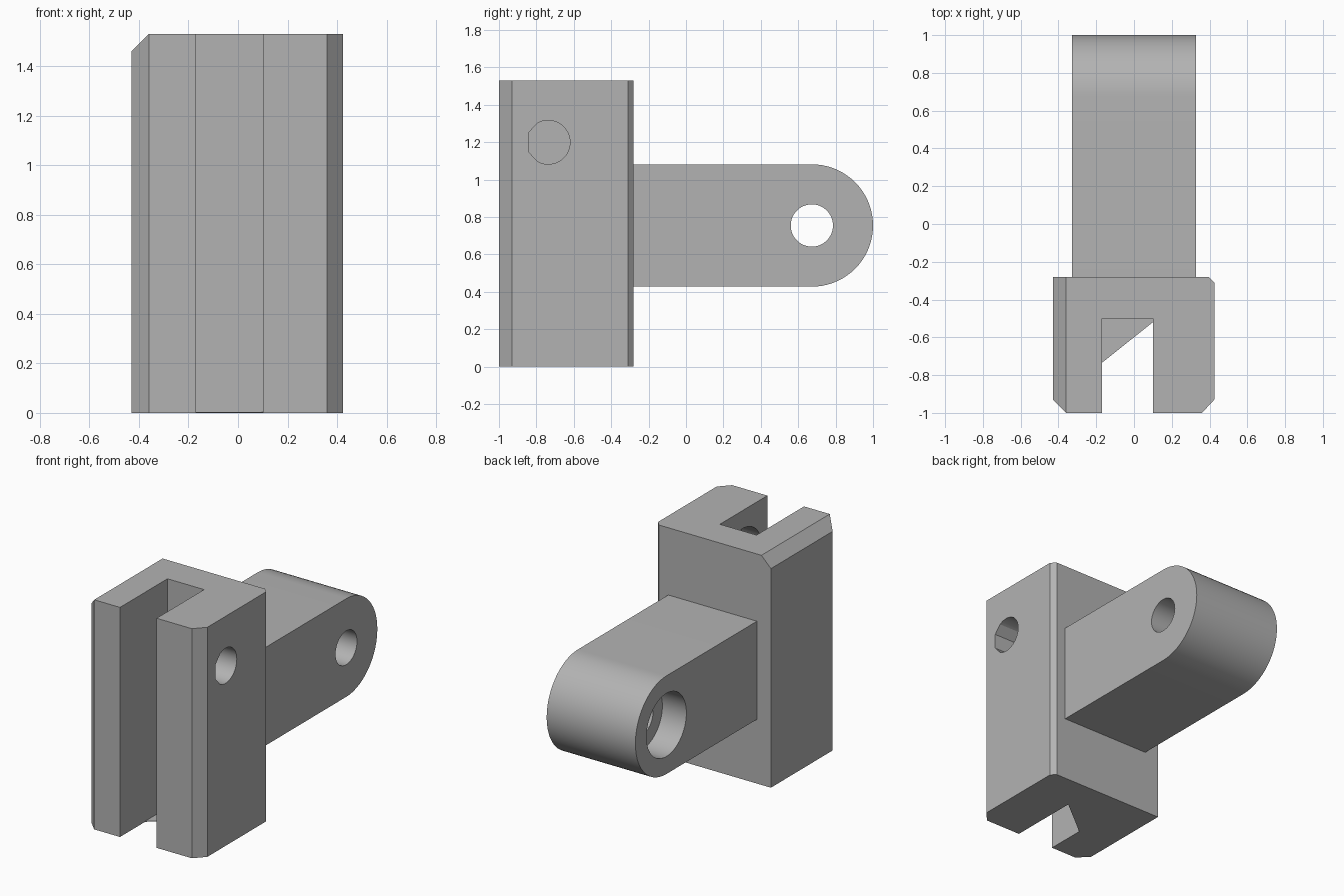
import bpy, bmesh
from math import cos, sin, radians

cube = bpy.data.objects.get("Cube")
if cube:
    bpy.data.objects.remove(cube, do_unlink=True)

grey = bpy.data.materials.new("plain grey")
grey.use_nodes = True
grey.diffuse_color = (0.45, 0.45, 0.45, 1)
grey.node_tree.nodes["Principled BSDF"].inputs["Base Color"].default_value = (0.45, 0.45, 0.45, 1)

# Where a profile point (a, b) at depth d lands for each extrusion axis
PLACE = {
    "x": lambda a, b, d: (d, a, b),
    "y": lambda a, b, d: (a, d, b),
    "z": lambda a, b, d: (a, b, d),
}


def prism(name, profile, axis, low, high):
    """Extrude a closed profile along an axis."""
    bm = bmesh.new()
    ends = [[bm.verts.new(PLACE[axis](a, b, d)) for a, b in profile] for d in (low, high)]
    bm.faces.new(ends[0])
    bm.faces.new(ends[1])
    count = len(profile)
    for i in range(count):
        j = (i + 1) % count
        bm.faces.new((ends[0][i], ends[0][j], ends[1][j], ends[1][i]))
    bmesh.ops.recalc_face_normals(bm, faces=bm.faces)
    mesh = bpy.data.meshes.new(name)
    bm.to_mesh(mesh)
    bm.free()
    mesh.materials.append(grey)
    obj = bpy.data.objects.new(name, mesh)
    bpy.context.collection.objects.link(obj)
    return obj


def arc(cy, cz, radius, angles):
    return [(cy + radius * cos(radians(t)), cz + radius * sin(radians(t))) for t in angles]


def activate(obj):
    bpy.ops.object.select_all(action="DESELECT")
    obj.select_set(True)
    bpy.context.view_layer.objects.active = obj


def cut(obj, cutter):
    """Subtract the cutter from the part and discard it."""
    cutter.hide_render = True
    mod = obj.modifiers.new("cut", "BOOLEAN")
    mod.operation = "DIFFERENCE"
    mod.solver = "EXACT"
    mod.object = cutter
    activate(obj)
    bpy.ops.object.modifier_apply(modifier=mod.name)
    bpy.data.objects.remove(cutter, do_unlink=True)


HEIGHT = 1.53
SLOT_LEFT, SLOT_RIGHT, SLOT_BACK = -0.17, 0.10, -0.50
FULL = range(0, 360, 6)

# Slotted block with chamfered corners
block = prism("slotted_block", [
    (-0.43, -0.28), (-0.43, -0.93), (-0.36, -1), (SLOT_LEFT, -1),
    (SLOT_LEFT, SLOT_BACK), (SLOT_RIGHT, SLOT_BACK), (SLOT_RIGHT, -1),
    (0.36, -1), (0.425, -0.93), (0.425, -0.31), (0.395, -0.28),
], "z", 0, HEIGHT)

# Chamfer along one top edge
cut(block, prism("edge_cutter", [(-0.46, 1.43), (-0.33, 1.56), (-0.46, 1.56)], "y", -1.1, -0.2))

# Bolt hole with a coarse front side, and its inner counterbore
hole = arc(-0.737, 1.2, 0.117, list(range(-120, 121, 6)) + [155, 205])
cut(block, prism("bolt_cutter", hole, "x", 0.0, 0.5))
cut(block, prism("bore_cutter", arc(-0.737, 1.2, 0.21, FULL), "x", 0.0, 0.24))

# Thin web closing the back of the slot at the bottom
web = prism("slot_web", [
    (SLOT_LEFT, SLOT_BACK), (SLOT_LEFT, -0.735), (SLOT_RIGHT, -0.52), (SLOT_RIGHT, SLOT_BACK),
], "z", 0, 0.004)

# Rounded arm with a through hole and a wide counterbore on one side
ARM_Y, ARM_Z, ARM_R = 0.673, 0.755, 0.327
arm = prism("pivot_arm", [(-0.29, ARM_Z - ARM_R)] + arc(ARM_Y, ARM_Z, ARM_R, range(-90, 91, 5))
            + [(-0.29, ARM_Z + ARM_R)], "x", -0.327, 0.327)
cut(arm, prism("pivot_cutter", arc(ARM_Y, ARM_Z, 0.113, FULL), "x", -0.5, 0.5))
cut(arm, prism("pivot_bore_cutter", arc(ARM_Y, ARM_Z, 0.21, FULL), "x", -0.5, -0.15))

for part in (block, arm):
    activate(part)
    bpy.ops.object.shade_smooth_by_angle(angle=radians(20))
